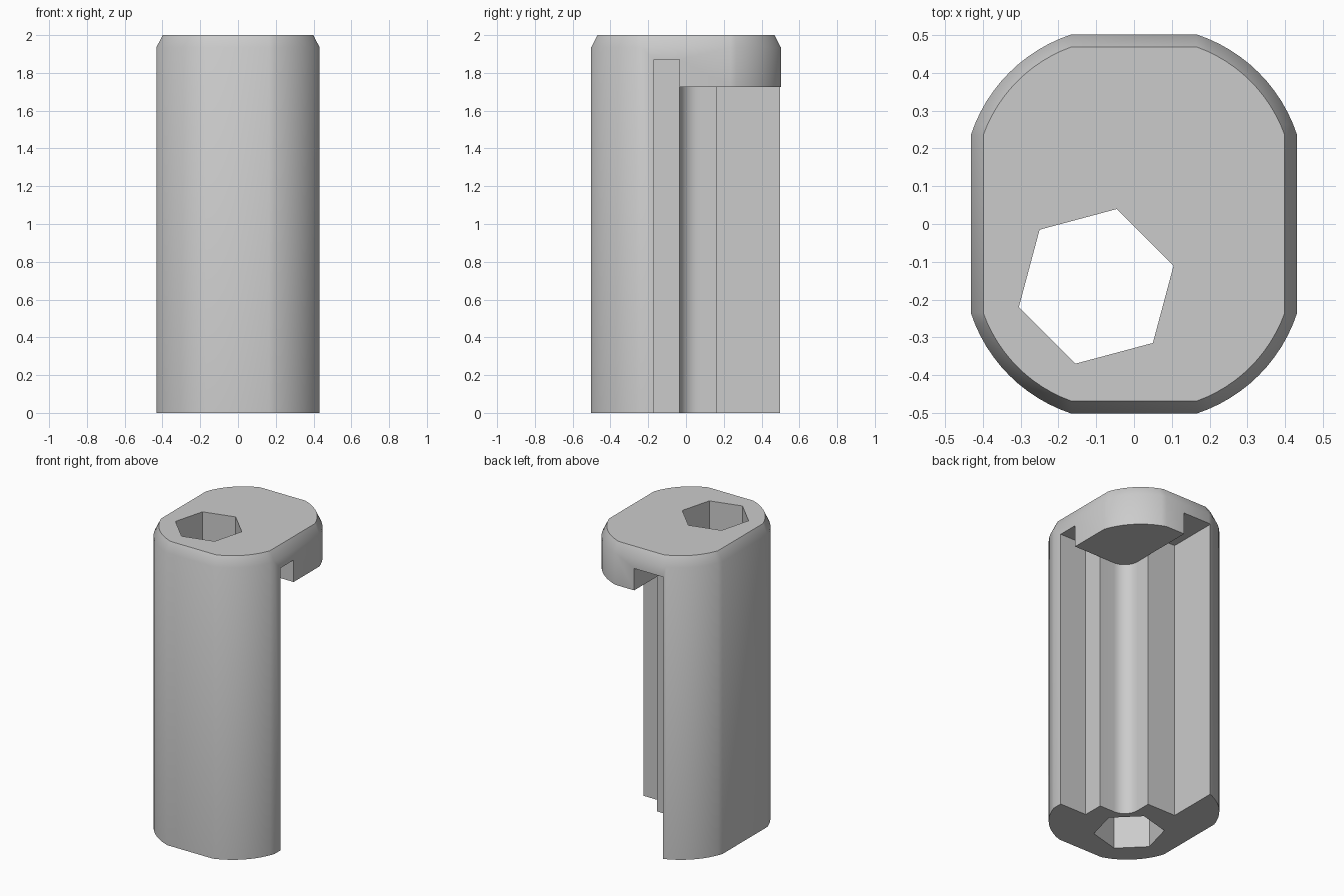
import bpy, bmesh, math

if "Cube" in bpy.data.objects:
    bpy.data.objects.remove(bpy.data.objects["Cube"], do_unlink=True)

HALF_X, HALF_Y, HEIGHT = 0.432, 0.5, 2.0
FLANGE_Z, SLOT_Z = 1.725, 1.87

grey = bpy.data.materials.new("plain grey")
grey.use_nodes = True
colour = (0.6, 0.6, 0.6, 1)
grey.diffuse_color = colour
grey.node_tree.nodes["Principled BSDF"].inputs["Base Color"].default_value = colour


def loft(name, layers):
    """Solid from a stack of (outline, z) layers with equal point counts."""
    bm = bmesh.new()
    rings = [[bm.verts.new((x, y, z)) for x, y in pts] for pts, z in layers]
    bm.faces.new(rings[0])
    bm.faces.new(rings[-1])
    n = len(rings[0])
    for low, high in zip(rings, rings[1:]):
        for i in range(n):
            j = (i + 1) % n
            bm.faces.new((low[i], low[j], high[j], high[i]))
    bmesh.ops.recalc_face_normals(bm, faces=bm.faces[:])
    mesh = bpy.data.meshes.new(name)
    bm.to_mesh(mesh)
    bm.free()
    mesh.materials.append(grey)
    obj = bpy.data.objects.new(name, mesh)
    bpy.context.collection.objects.link(obj)
    return obj


def arc(cx, cy, r, start, end, steps):
    return [(cx + r * math.cos(start + (end - start) * i / steps),
             cy + r * math.sin(start + (end - start) * i / steps))
            for i in range(steps + 1)]


def outline(inset):
    """Rectangle with broad round corners that meet the flats at a slight angle."""
    cx, cy = 0.036, 0.106
    dx, dy = HALF_X - inset - cx, 0.129
    a = math.atan2(dy, dx)
    corner = arc(cx, cy, math.hypot(dx, dy), a, math.pi / 2 - a, 12)
    half = corner + [(-x, y) for x, y in reversed(corner)]
    return half + [(-x, -y) for x, y in half]


def box(x0, x1, y0, y1):
    return [(x0, y0), (x1, y0), (x1, y1), (x0, y1)]


# Main block with a chamfered top
body = loft("slotted_body", [(outline(0), 0), (outline(0), HEIGHT - 0.065),
                             (outline(0.033), HEIGHT)])

# Channel below the flange, with a rounded inner corner
fillet = arc(0.128, 0.065, 0.1, math.pi, math.pi * 1.5, 10)
channel = fillet + [(1, -0.035), (1, 1), (0.028, 1)]

# Through hole with six sides
hexagon = arc(-0.1, -0.165, 0.212, math.radians(15), math.radians(315), 5)

# Cutters: side slot, back slot, channel and hole
cuts = [("side_slot", box(0.236, 1, -0.17, -0.035), SLOT_Z),
        ("back_slot", box(-0.18, 0.028, 0.165, 1), SLOT_Z),
        ("channel", channel, FLANGE_Z),
        ("hex_hole", hexagon, HEIGHT + 1)]

bpy.context.view_layer.objects.active = body
for name, profile, top in cuts:
    cutter = loft(name, [(profile, -1), (profile, top)])
    cutter.hide_render = True
    mod = body.modifiers.new(name, 'BOOLEAN')
    mod.operation = 'DIFFERENCE'
    mod.solver = 'EXACT'
    mod.object = cutter
    bpy.ops.object.modifier_apply(modifier=name)
    bpy.data.objects.remove(cutter, do_unlink=True)

# Smooth the round walls, keep the cut edges crisp
bpy.ops.object.select_all(action='DESELECT')
body.select_set(True)
bpy.context.view_layer.objects.active = body
bpy.ops.object.shade_smooth_by_angle(angle=math.radians(30))
